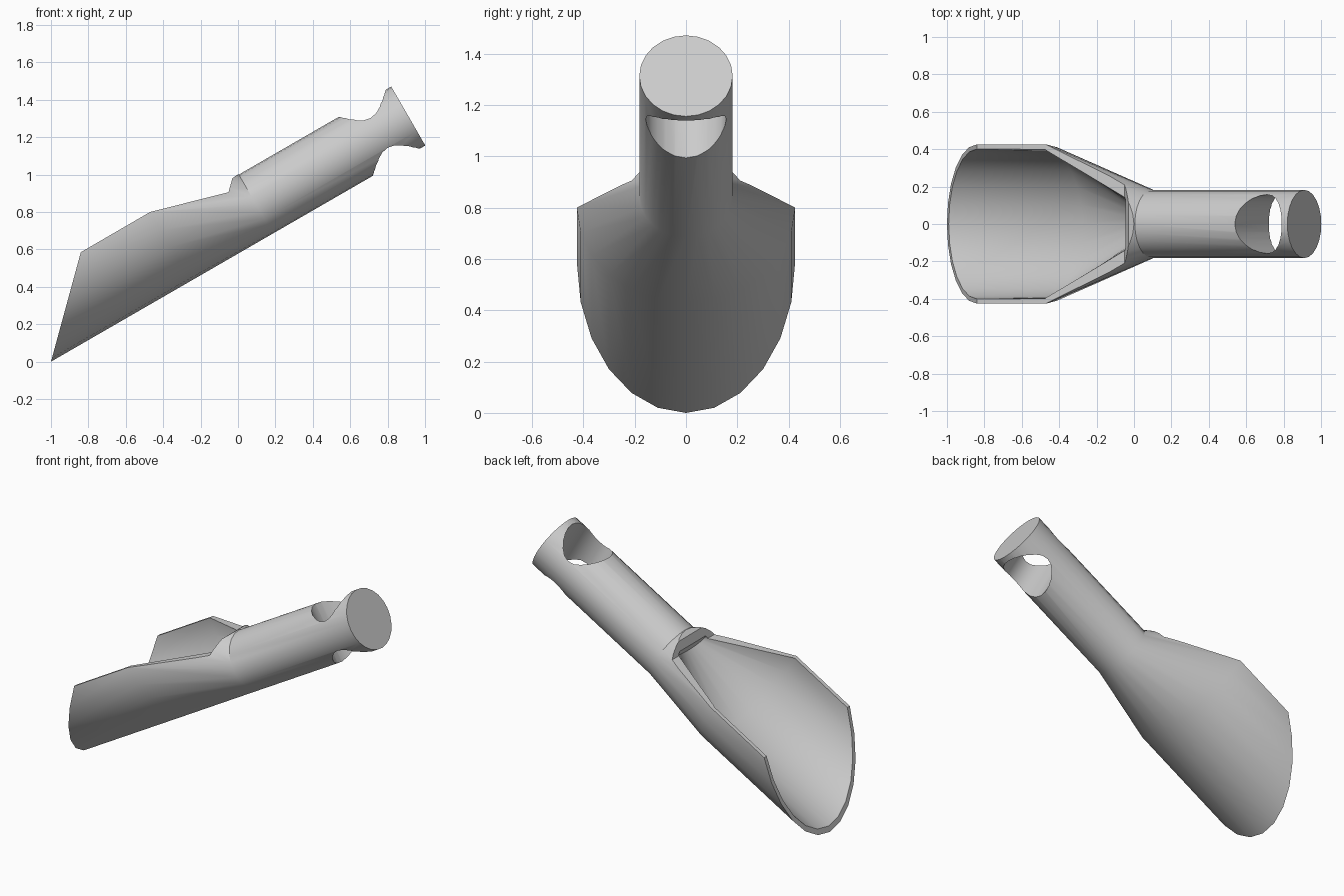
import bpy, bmesh
from math import sin, cos, pi, radians

cube = bpy.data.objects.get("Cube")
if cube:
    bpy.data.objects.remove(cube, do_unlink=True)

SIDES = 24
TILT = radians(30)

grey = bpy.data.materials.new("plain grey")
grey.use_nodes = True
grey.diffuse_color = (0.6, 0.6, 0.6, 1)
grey.node_tree.nodes["Principled BSDF"].inputs["Base Color"].default_value = (0.6, 0.6, 0.6, 1)


def place(u, w, v):
    """Scoop frame (along, across, up) to the tilted world frame."""
    return (u * cos(TILT) - v * sin(TILT) - 1, w, u * sin(TILT) + v * cos(TILT))


def loft(name, rings):
    """Closed solid through rings of points given in the scoop frame."""
    bm = bmesh.new()
    loops = [[bm.verts.new(place(*p)) for p in ring] for ring in rings]
    for a, b in zip(loops, loops[1:]):
        for i in range(len(a)):
            j = (i + 1) % len(a)
            bm.faces.new((a[i], a[j], b[j], b[i]))
    bm.faces.new(loops[0])
    bm.faces.new(loops[-1])
    bmesh.ops.recalc_face_normals(bm, faces=bm.faces)
    mesh = bpy.data.meshes.new(name)
    bm.to_mesh(mesh)
    bm.free()
    mesh.materials.append(grey)
    obj = bpy.data.objects.new(name, mesh)
    bpy.context.collection.objects.link(obj)
    return obj


def oval(u, v, half_width, half_height):
    """Cross-section ring across the scoop axis."""
    angles = [2 * pi * i / SIDES for i in range(SIDES)]
    return [(u, half_width * sin(a), v - half_height * cos(a)) for a in angles]


def hole_ring(v, grow):
    """Ring of the hanging hole, seen along the up axis."""
    angles = [2 * pi * i / SIDES for i in range(SIDES)]
    return [(2.132 + 0.145 * grow * cos(a), 0.157 * grow * sin(a), v) for a in angles]


# Bowl, shoulder and handle in one solid
scoop = loft("scoop", [oval(-0.02, 0.425, 0.425, 0.425),
                       oval(0.86, 0.425, 0.425, 0.425),
                       oval(1.37, 0.182, 0.182, 0.182),
                       oval(2.311, 0.182, 0.182, 0.182)])

# Hollow of the bowl, rising to meet the handle
hollow = loft("bowl_hollow", [oval(-0.2, 0.425, 0.4, 0.4),
                              oval(0.85, 0.425, 0.4, 0.4),
                              oval(1.29, 0.31, 0.135, 0.04)])

# Everything above the rim and ahead of the slanted mouth
rim = [(-0.3, -0.297), (0, 0), (0.431, 0.427), (0.859, 0.428), (1.275, 0.31),
       (1.33, 0.364), (1.37, 0.368), (1.4, 1.1), (-0.3, 1.1)]
opening = loft("rim_cutter", [[(u, w, v) for u, v in rim] for w in (-0.7, 0.7)])

# Hanging hole through the handle
hole = loft("hole_cutter", [hole_ring(-0.1, 1), hole_ring(0.5, 1)])

for cutter in (opening, hollow, hole):
    cutter.hide_render = True
    mod = scoop.modifiers.new(cutter.name, 'BOOLEAN')
    mod.operation = 'DIFFERENCE'
    mod.solver = 'EXACT'
    mod.object = cutter

# Bake the cuts, then drop the cutters
depsgraph = bpy.context.evaluated_depsgraph_get()
depsgraph.update()
baked = bpy.data.meshes.new_from_object(scoop.evaluated_get(depsgraph))
scoop.modifiers.clear()
scoop.data = baked
for cutter in (opening, hollow, hole):
    bpy.data.objects.remove(cutter, do_unlink=True)

bpy.ops.object.select_all(action='DESELECT')
scoop.select_set(True)
bpy.context.view_layer.objects.active = scoop
bpy.ops.object.shade_smooth_by_angle(angle=radians(30))
